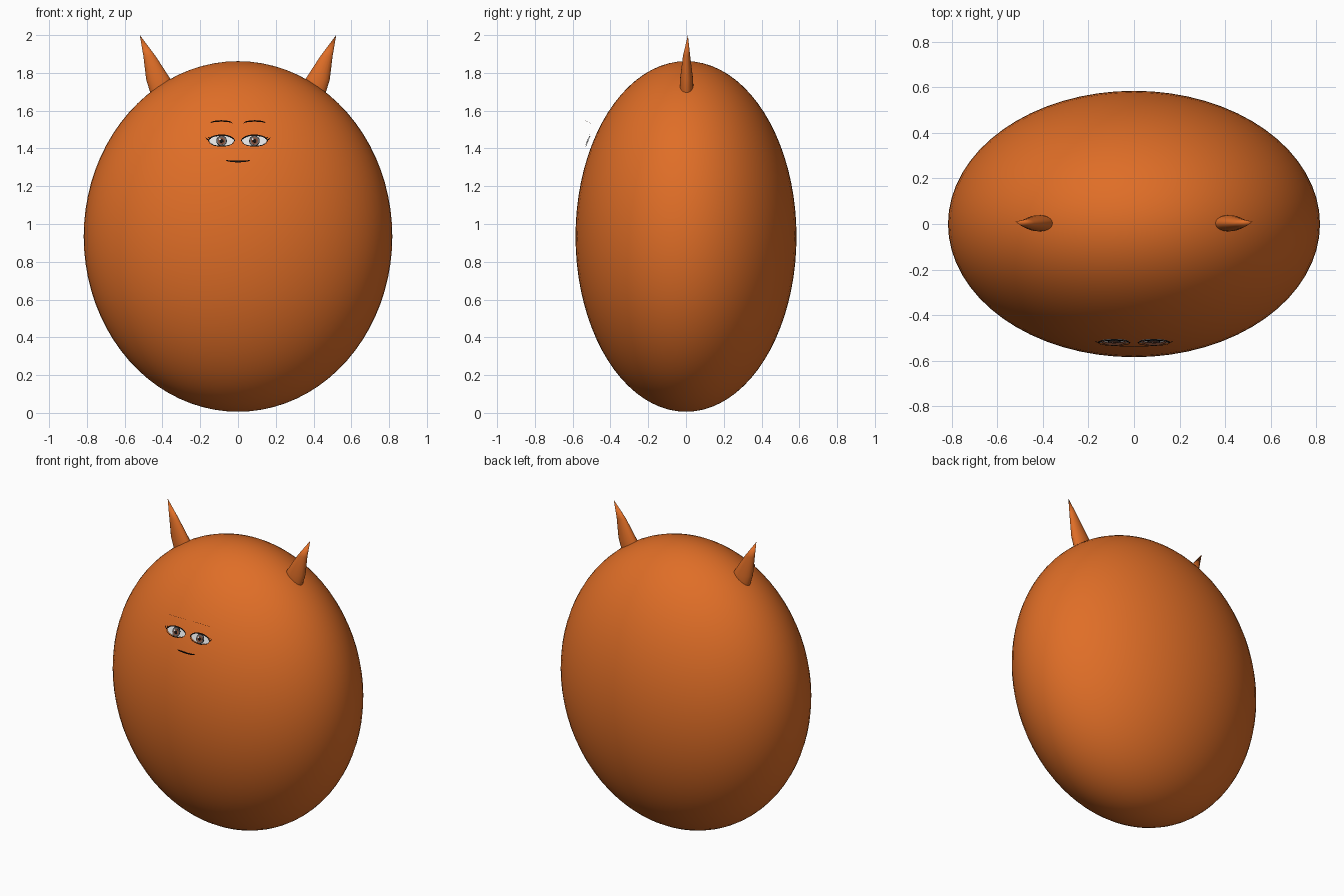
import bpy, bmesh, math

if "Cube" in bpy.data.objects:
    bpy.data.objects.remove(bpy.data.objects["Cube"])


def material(name, rgb):
    m = bpy.data.materials.new(name)
    m.use_nodes = True
    m.diffuse_color = (*rgb, 1)
    m.node_tree.nodes["Principled BSDF"].inputs["Base Color"].default_value = (*rgb, 1)
    return m


orange = material("orange skin", (0.74, 0.155, 0.02))
black = material("black line", (0.006, 0.005, 0.005))
brow_brown = material("brow brown", (0.06, 0.02, 0.01))
white = material("eye white", (0.75, 0.75, 0.75))
grey = material("iris grey", (0.14, 0.13, 0.13))
brown = material("iris brown", (0.22, 0.07, 0.035))


def finish(name, bm, mat, smooth=True):
    mesh = bpy.data.meshes.new(name)
    bm.to_mesh(mesh)
    bm.free()
    mesh.materials.append(mat)
    for p in mesh.polygons:
        p.use_smooth = smooth
    obj = bpy.data.objects.new(name, mesh)
    bpy.context.collection.objects.link(obj)
    return obj


def plate(name, upper, lower, depth, mat):
    """Thin plate between two curves of (x, z) points, laid at y = depth(x, z)."""
    bm = bmesh.new()
    rows = [[bm.verts.new((x, depth(x, z), z)) for x, z in row] for row in (upper, lower)]
    for i in range(len(upper) - 1):
        bm.faces.new((rows[0][i], rows[0][i + 1], rows[1][i + 1], rows[1][i]))
    bm.normal_update()
    for f in bm.faces:
        if f.normal.y > 0:
            f.normal_flip()
    obj = finish(name, bm, mat, False)
    mod = obj.modifiers.new("thickness", "SOLIDIFY")
    mod.thickness = 0.001


def arc(cx, cz, half, rise, power=1.0, n=16):
    """Arched curve from cx - half to cx + half."""
    return [(cx - half * math.cos(math.pi * i / n),
             cz + rise * math.sin(math.pi * i / n) ** power) for i in range(n + 1)]


def stroke(name, pts, width, depth, mat):
    """Line tapered at both ends."""
    n = len(pts) - 1
    w = [width * (0.25 + 0.75 * math.sin(math.pi * i / n)) / 2 for i in range(n + 1)]
    plate(name, [(x, z + k) for (x, z), k in zip(pts, w)],
          [(x, z - k) for (x, z), k in zip(pts, w)], depth, mat)


# Egg-shaped body
bm = bmesh.new()
bmesh.ops.create_uvsphere(bm, u_segments=64, v_segments=40, radius=1)
for v in bm.verts:
    v.co = (v.co.x * 0.817, v.co.y * 0.585, 0.934 + v.co.z * 0.928)
finish("body", bm, orange)


# Horns: elliptical rings lofted to a tip
def horn(name, s):
    rings = [(0.39, 1.64, 0.055, 0.03), (0.403, 1.70, 0.063, 0.036),
             (0.421, 1.765, 0.065, 0.035), (0.469, 1.89, 0.032, 0.019)]
    n = 20
    bm = bmesh.new()
    loops = [[bm.verts.new((s * (x + rx * math.cos(2 * math.pi * i / n)),
                            0.003 + ry * math.sin(2 * math.pi * i / n), z)) for i in range(n)]
             for x, z, rx, ry in rings]
    tip = bm.verts.new((s * 0.52, 0.01, 2.0))
    for i in range(n):
        j = (i + 1) % n
        for a, b in zip(loops, loops[1:]):
            bm.faces.new((a[i], a[j], b[j], b[i]))
        bm.faces.new((loops[-1][i], loops[-1][j], tip))
    bm.faces.new(loops[0])
    bmesh.ops.recalc_face_normals(bm, faces=bm.faces)
    finish(name, bm, orange)


def eye_depth(lift):
    return lambda x, z: -0.517 + 0.4 * (z - 1.44) - lift


for s, side in ((1, "left"), (-1, "right")):
    horn(side + "_horn", s)
    cx, cz = s * 0.087, 1.44

    # Eye layers, back to front
    plate(side + "_eye_white", arc(cx, cz, 0.066, 0.029), arc(cx, cz, 0.066, -0.027),
          eye_depth(0), white)
    for label, r, lift, mat in (("iris_rim", 0.028, 0.002, black), ("iris", 0.025, 0.004, grey),
                                ("iris_centre", 0.018, 0.006, brown), ("pupil", 0.010, 0.008, black)):
        plate(f"{side}_{label}", arc(cx, cz, r, r), arc(cx, cz, r, -r), eye_depth(lift), mat)
    plate(side + "_eye_glint", arc(cx - 0.009, 1.449, 0.005, 0.005),
          arc(cx - 0.009, 1.449, 0.005, -0.005), eye_depth(0.01), white)

    # Lids and outer lashes
    plate(side + "_upper_lid", arc(cx, cz, 0.071, 0.034), arc(cx, cz, 0.066, 0.027),
          eye_depth(0.006), black)
    plate(side + "_lower_lid", arc(cx, cz, 0.068, -0.026), arc(cx, cz, 0.069, -0.030),
          eye_depth(0.006), black)
    for k in range(3):
        x0, z0 = 0.152 - 0.009 * k, 1.444 + 0.008 * k
        stroke(f"{side}_lash_{k + 1}",
               [(s * (x0 + 0.005 * t), z0 + 0.001 * t * t) for t in range(5 - k)],
               0.006, eye_depth(0.006), black)

    # Eyebrow
    stroke(side + "_eyebrow", arc(s * 0.088, 1.533, 0.058, 0.012), 0.007,
           lambda x, z: -0.507 - 1.8 * (z - 1.533), brow_brown)

# Mouth
stroke("mouth", arc(0, 1.339, 0.064, -0.008), 0.009, lambda x, z: -0.54, black)
